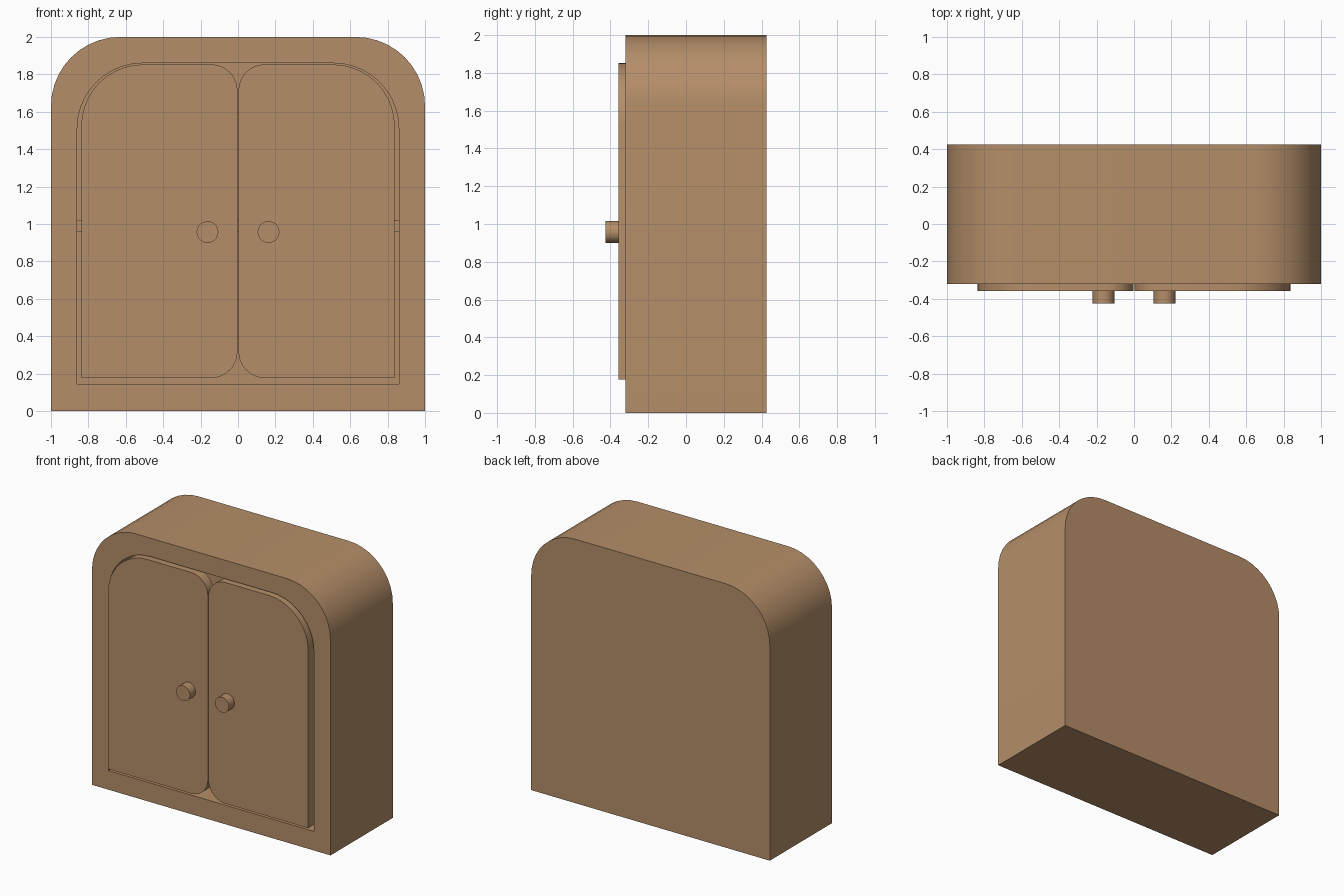
import bpy, bmesh
from math import sin, cos, pi, radians

if "Cube" in bpy.data.objects:
    bpy.data.objects.remove(bpy.data.objects["Cube"])

wood = bpy.data.materials.new("wood")
wood.diffuse_color = (0.46, 0.27, 0.14, 1)
wood.use_nodes = True
wood.node_tree.nodes["Principled BSDF"].inputs["Base Color"].default_value = wood.diffuse_color


def rounded(x0, x1, z0, z1, radii, seg=10):
    """Counter-clockwise outline; radii in order bottom-left, bottom-right, top-right, top-left."""
    corners = [(x0, z0, 1, 1, 180), (x1, z0, -1, 1, 270), (x1, z1, -1, -1, 0), (x0, z1, 1, -1, 90)]
    pts = []
    for (x, z, sx, sz, a0), r in zip(corners, radii):
        if r == 0:
            pts.append((x, z))
            continue
        for i in range(seg + 1):
            a = radians(a0) + pi / 2 * i / seg
            pts.append((x + sx * r + r * cos(a), z + sz * r + r * sin(a)))
    return pts


def loft(name, rings):
    """Join matching outlines (points, y) in order and cap both ends."""
    bm = bmesh.new()
    loops = [[bm.verts.new((x, y, z)) for x, z in pts] for pts, y in rings]
    for a, b in zip(loops, loops[1:]):
        for i in range(len(a)):
            j = (i + 1) % len(a)
            bm.faces.new((a[i], a[j], b[j], b[i]))
    bm.faces.new(loops[0])
    bm.faces.new(loops[-1])
    bmesh.ops.recalc_face_normals(bm, faces=bm.faces)
    mesh = bpy.data.meshes.new(name)
    bm.to_mesh(mesh)
    bm.free()
    mesh.materials.append(wood)
    ob = bpy.data.objects.new(name, mesh)
    bpy.context.collection.objects.link(ob)
    bpy.ops.object.select_all(action="DESELECT")
    ob.select_set(True)
    bpy.context.view_layer.objects.active = ob
    bpy.ops.object.shade_smooth_by_angle(angle=radians(30))
    return ob


def mirror(ob):
    ob.modifiers.new("mirror", "MIRROR").use_axis[0] = True


FRONT, BACK, INNER_BACK = -0.32, 0.425, 0.29

# Hollow cabinet body with arched opening
outer = rounded(-1, 1, 0, 2, (0, 0, 0.37, 0.37))
inner = rounded(-0.86, 0.86, 0.145, 1.86, (0, 0, 0.35, 0.35))
loft("cabinet_body", [(outer, BACK), (outer, FRONT), (inner, FRONT), (inner, INNER_BACK)])

# Inner shelf
shelf = rounded(-0.86, 0.86, 0.957, 1.02, (0, 0, 0, 0))
loft("shelf", [(shelf, -0.27), (shelf, INNER_BACK)])

# Pair of doors: large outer top corner, small corners where they meet
door = rounded(0.003, 0.838, 0.177, 1.853, (0.14, 0, 0.33, 0.14))
mirror(loft("doors", [(door, -0.357), (door, -0.285)]))

# Pair of round knobs
knob = [(0.163 + 0.058 * cos(2 * pi * i / 32), 0.957 + 0.058 * sin(2 * pi * i / 32)) for i in range(32)]
mirror(loft("knobs", [(knob, -0.425), (knob, -0.35)]))
